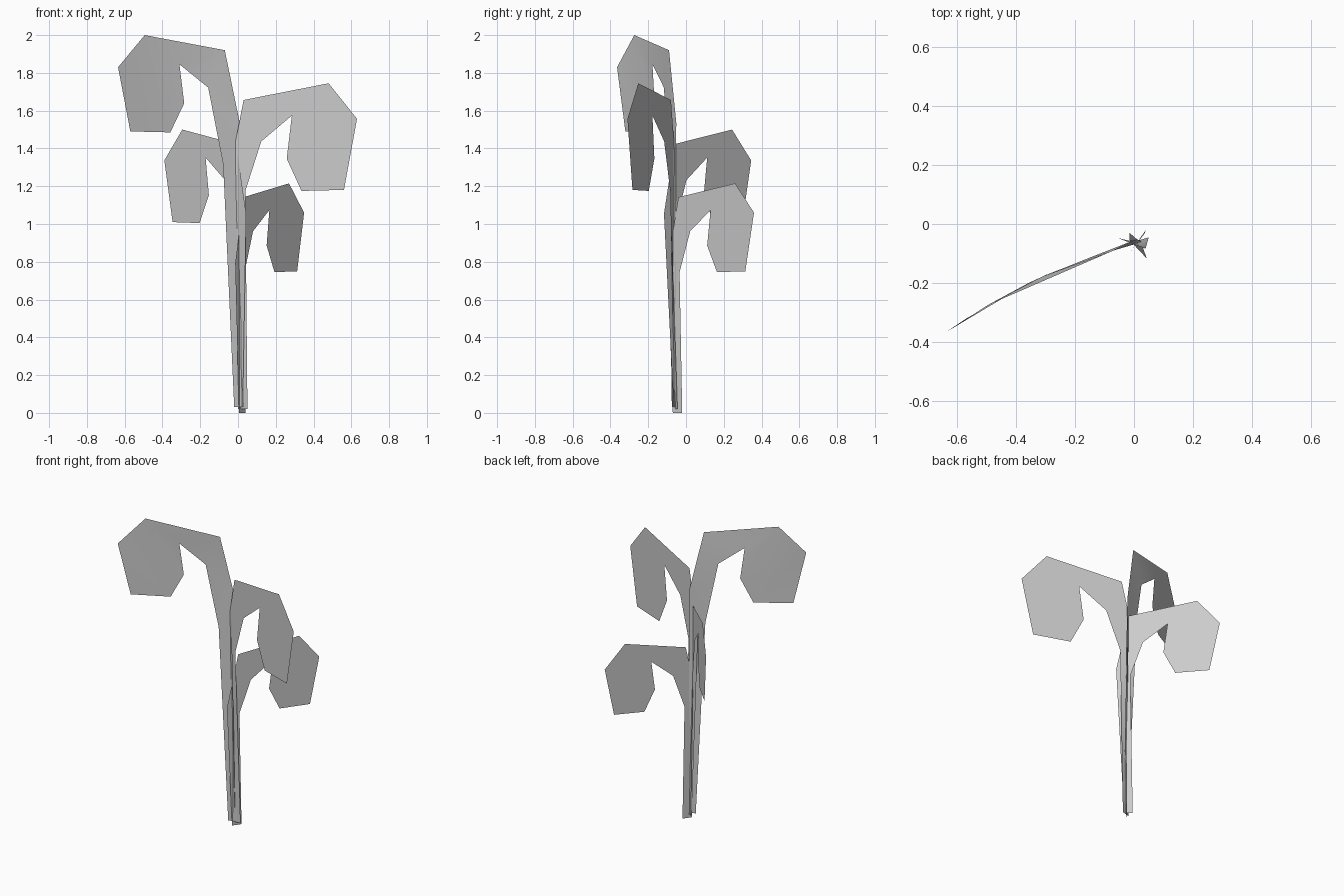
import bpy
import bmesh

cube = bpy.data.objects.get("Cube")
if cube:
    bpy.data.objects.remove(cube, do_unlink=True)

# One flat grey for the whole plant
grey = bpy.data.materials.new("soft_grey")
grey.use_nodes = True
grey.diffuse_color = (0.6, 0.6, 0.6, 1)
grey.node_tree.nodes["Principled BSDF"].inputs["Base Color"].default_value = (0.6, 0.6, 0.6, 1)

# Drooping leaf outline: (reach along the frond, drop below the crest)
PROFILE = {
    "mid_in": (-0.14, 0.9), "elbow": (0.155, 0.54), "top": (0, 0.155),
    "notch": (0.425, 0.3), "crest": (0.75, 0), "shoulder": (1, 0.33),
    "tip_out": (0.885, 0.99), "tip_in": (0.51, 1), "leaf_in": (0.38, 0.7),
}
FACES = (
    ("base_in", "base_out", "mid_out", "mid_in"),
    ("mid_in", "mid_out", "elbow", "top"),
    ("top", "elbow", "notch", "crest"),
    ("notch", "leaf_in", "tip_in", "tip_out", "shoulder", "crest"),
)


def frond(name, start, end, crest, drop, base_in, base_out, mid_drop=1.0, bow=0.0):
    """Thin sheet: a stem rising from the base and curling over into a leaf."""
    bm = bmesh.new()
    verts = {"base_in": bm.verts.new(base_in), "base_out": bm.verts.new(base_out)}
    outline = dict(PROFILE, mid_out=(0.015, mid_drop))
    for key, (t, d) in outline.items():
        x = start[0] + (end[0] - start[0]) * t
        y = start[1] + (end[1] - start[1]) * t + bow * max(0, 4 * t * (1 - t))
        verts[key] = bm.verts.new((x, y, crest - drop * d))
    for keys in FACES:
        bm.faces.new([verts[k] for k in keys])
    bmesh.ops.triangulate(bm, faces=[f for f in bm.faces])
    bmesh.ops.recalc_face_normals(bm, faces=bm.faces)
    for f in bm.faces:
        f.smooth = True
    mesh = bpy.data.meshes.new(name)
    bm.to_mesh(mesh)
    bm.free()
    mesh.materials.append(grey)
    obj = bpy.data.objects.new(name, mesh)
    bpy.context.collection.objects.link(obj)


# Four fronds fanning out from a shared base
frond("front_right_frond", (-0.07, -0.09), (-0.635, -0.365), 2.0, 0.515,
      (0.03, -0.06, 0.03), (-0.02, -0.075, 0.03), mid_drop=1.33, bow=0.03)
frond("front_left_frond", (0.03, -0.08), (0.63, -0.31), 1.745, 0.57,
      (0.0, -0.06, 0.02), (0.05, -0.045, 0.02))
frond("back_right_frond", (-0.01, -0.06), (-0.39, 0.345), 1.5, 0.495,
      (0.025, -0.065, 0.03), (-0.015, -0.03, 0.03))
frond("back_left_frond", (0.03, -0.04), (0.35, 0.36), 1.215, 0.47,
      (0.005, -0.07, 0.0), (0.04, -0.02, 0.0))
